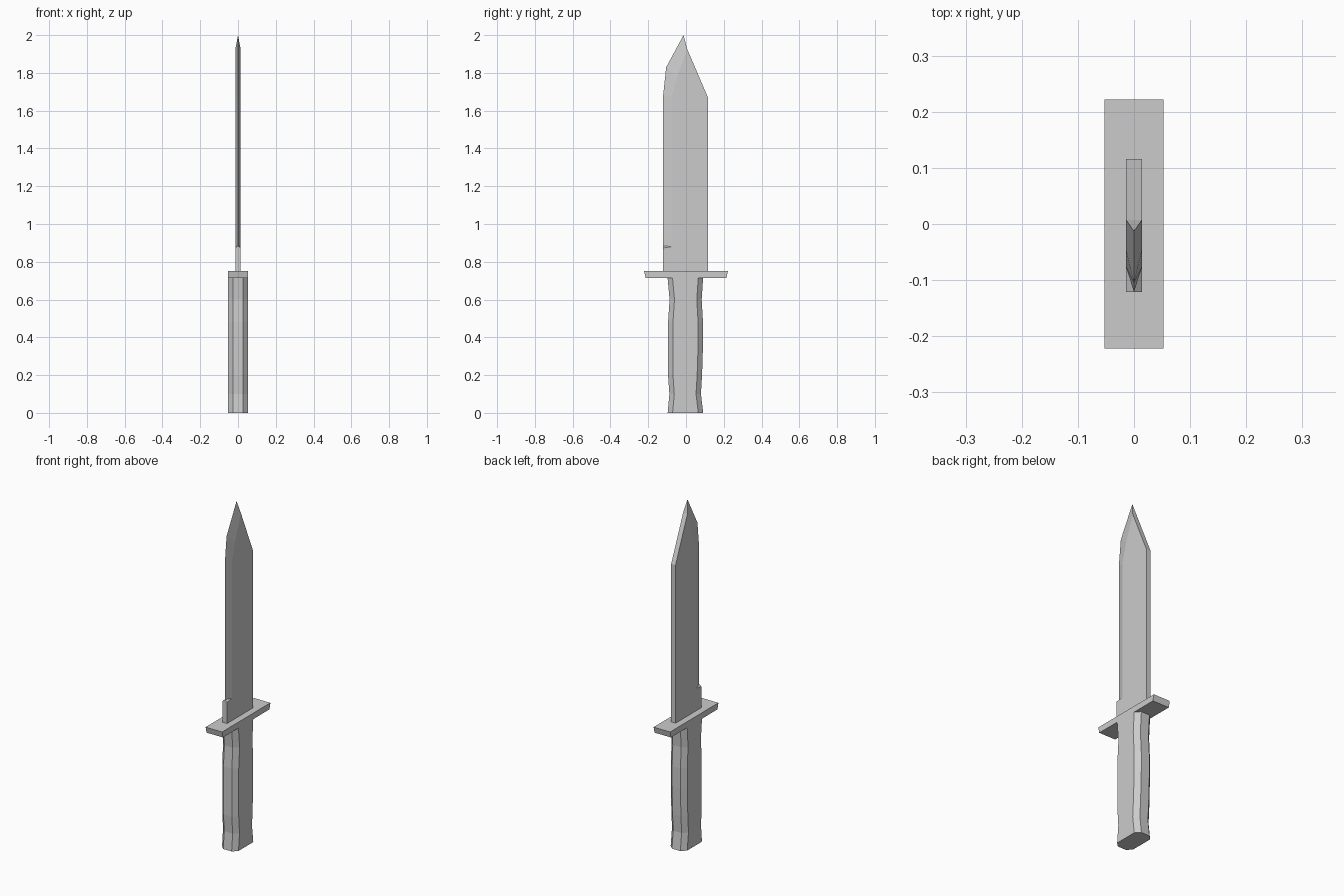
import bpy, bmesh

if "Cube" in bpy.data.objects:
    bpy.data.objects.remove(bpy.data.objects["Cube"])


def make_object(name, verts, faces):
    bm = bmesh.new()
    vs = [bm.verts.new(v) for v in verts]
    for f in faces:
        bm.faces.new([vs[i] for i in f])
    bmesh.ops.remove_doubles(bm, verts=bm.verts, dist=1e-5)
    bmesh.ops.recalc_face_normals(bm, faces=bm.faces)
    mesh = bpy.data.meshes.new(name)
    bm.to_mesh(mesh)
    bm.free()
    obj = bpy.data.objects.new(name, mesh)
    bpy.context.collection.objects.link(obj)
    return obj


def loft(name, sections):
    """Join equal-length rings of points and cap both ends."""
    n = len(sections[0])
    verts = [p for ring in sections for p in ring]
    faces = [(r * n + i, r * n + (i + 1) % n, (r + 1) * n + (i + 1) % n, (r + 1) * n + i)
             for r in range(len(sections) - 1) for i in range(n)]
    last = len(verts) - n
    faces += [tuple(range(n)), tuple(range(last, last + n))]
    return make_object(name, verts, faces)


# Grip: chamfered octagon following a waisted profile (z, front y, back y)
def grip_ring(z, front, back):
    w, c, d = 0.053, 0.027, 0.026
    return [(-c, front, z), (c, front, z), (w, front + d, z), (w, back - d, z),
            (c, back, z), (-c, back, z), (-w, back - d, z), (-w, front + d, z)]


profile = [(0, -0.097, 0.091), (0.10, -0.088, 0.079), (0.20, -0.095, 0.085),
           (0.36, -0.095, 0.090), (0.48, -0.095, 0.090), (0.60, -0.087, 0.083),
           (0.72, -0.098, 0.091)]
loft("grip", [grip_ring(*p) for p in profile])

# Guard: flat bar, slightly narrower underneath
loft("guard", [[(-0.053, -y, z), (0.053, -y, z), (0.053, y, z), (-0.053, y, z)]
               for y, z in ((0.214, 0.715), (0.222, 0.75))])

# Blade: half of the cross-section, mirrored across x = 0
T = 0.014
edge = [(-0.121, 0.885), (-0.121, 1.68), (-0.105, 1.83), (-0.013, 2.0)]   # sharp edge
grind = [(-0.077, 0.88), (-0.077, 1.67), (-0.047, 1.78), (0.007, 1.925)]  # bevel start
back = [(0.116, 1.67), (0.116, 0.74)]                                     # spine
base = [(-0.121, 0.74), (-0.121, 0.873)]                                  # unsharpened block
side = grind + back + base
verts = ([(T, y, z) for y, z in side] + [(0, y, z) for y, z in edge]
         + [(0, y, z) for y, z in [grind[3]] + back + [base[0]]])
faces = [tuple(range(8))]                                   # flat side
faces += [(i, i + 1, 9 + i, 8 + i) for i in range(3)]       # ground bevels
faces += [(3, 12, 11), (0, 8, 7),                           # tip and heel ledge
          (3, 4, 13, 12), (4, 5, 14, 13),                   # spine
          (5, 6, 15, 14), (6, 7, 8, 15)]                    # base and block front
blade = make_object("blade", verts, faces)
mirror = blade.modifiers.new("mirror", 'MIRROR')
mirror.use_axis = (True, False, False)
